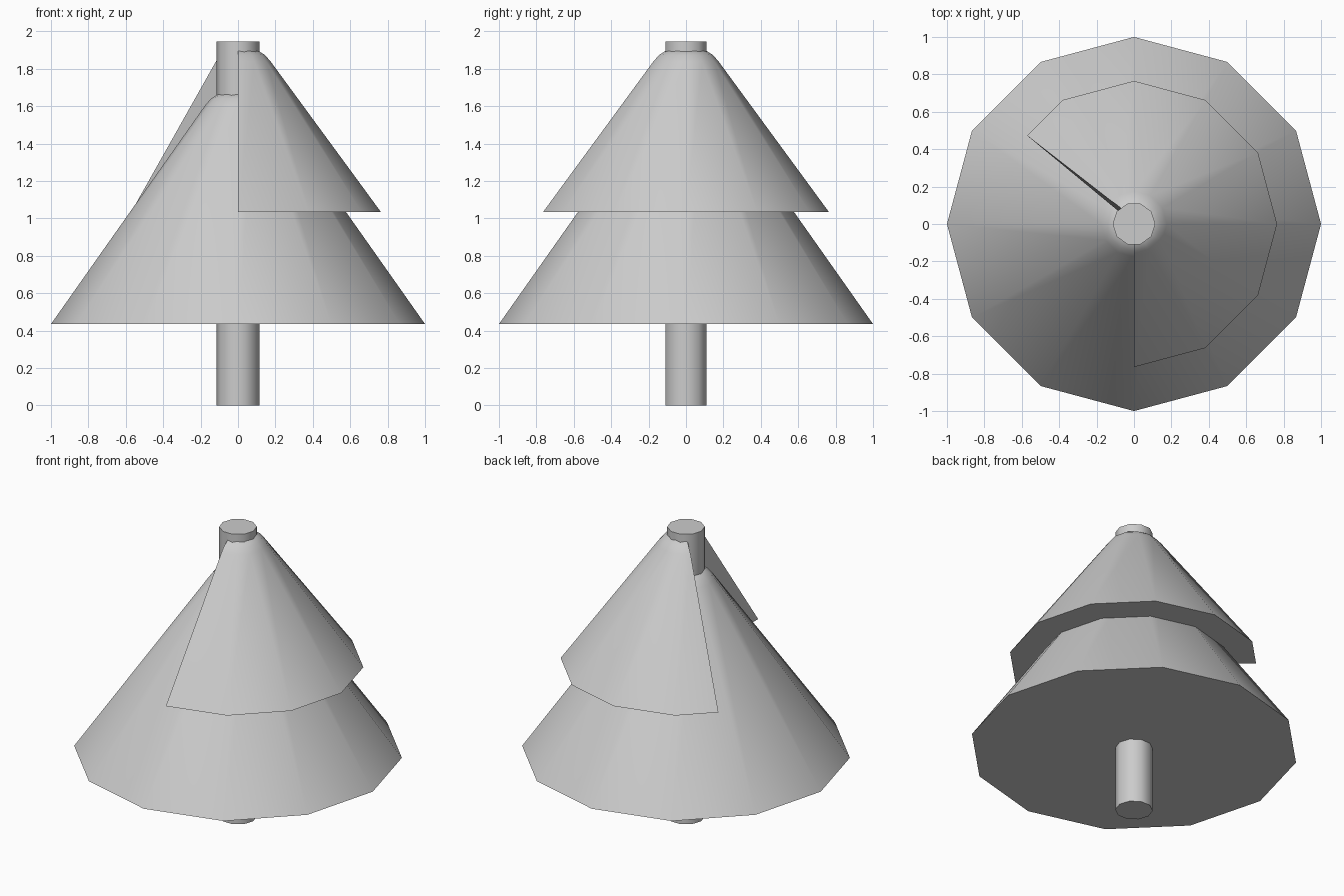
import bpy, bmesh
from math import radians, cos, sin, pi

if "Cube" in bpy.data.objects:
    bpy.data.objects.remove(bpy.data.objects["Cube"])


def finish(bm, name, angle):
    bmesh.ops.recalc_face_normals(bm, faces=bm.faces)
    mesh = bpy.data.meshes.new(name)
    bm.to_mesh(mesh)
    bm.free()
    obj = bpy.data.objects.new(name, mesh)
    bpy.context.collection.objects.link(obj)
    bpy.ops.object.select_all(action='DESELECT')
    obj.select_set(True)
    bpy.context.view_layer.objects.active = obj
    bpy.ops.object.shade_smooth_by_angle(angle=radians(angle))
    return obj


def on_polygon(r, deg, z, step=30):
    """Point on a regular polygon of corner radius r at a given angle."""
    d = r * cos(radians(step / 2)) / cos(radians(deg % step - step / 2))
    return (d * cos(radians(deg)), d * sin(radians(deg)), z)


def tier(name, profile, tip, ends=None):
    """Solid 12-sided cone tier; 'ends' turns it into a wedge from -90 degrees."""
    bm = bmesh.new()
    rings = []
    for i, (r, z) in enumerate(profile):
        angles = list(range(-90, 121 if ends else 270, 30))
        if ends:
            angles.append(ends[i])
        rings.append([bm.verts.new(on_polygon(r, a, z)) for a in angles])
    top = bm.verts.new((0, 0, tip))
    n = len(rings[0])
    for k in range(n - 1 if ends else n):
        j = (k + 1) % n
        for lo, hi in zip(rings, rings[1:]):
            bm.faces.new((lo[k], lo[j], hi[j], hi[k]))
        bm.faces.new((rings[-1][k], rings[-1][j], top))
    if ends:
        # underside and the two cut walls
        base = bm.verts.new((0, 0, profile[0][1]))
        bm.faces.new(rings[0] + [base])
        for k in (0, n - 1):
            bm.faces.new([base] + [ring[k] for ring in rings] + [top])
    else:
        bm.faces.new(rings[0])
    return finish(bm, name, 40)


# trunk: ten-sided pole through the whole tree
bm = bmesh.new()
lower = [bm.verts.new((0.114 * cos(i * pi / 5), 0.114 * sin(i * pi / 5), 0)) for i in range(10)]
upper = [bm.verts.new((v.co.x, v.co.y, 1.945)) for v in lower]
for i in range(10):
    j = (i + 1) % 10
    bm.faces.new((lower[i], lower[j], upper[j], upper[i]))
bm.faces.new(lower)
bm.faces.new(upper)
finish(bm, "trunk", 40)

# lower branches: full cone with a rounded tip
tier("lower_branches", [(1.0, 0.435), (0.175, 1.605), (0.145, 1.64), (0.11, 1.663)], 1.69)

# upper branches: cone with a missing wedge at the front left
tier("upper_branches", [(0.765, 1.033), (0.175, 1.838), (0.145, 1.873), (0.11, 1.895)], 1.92,
     ends=(140.4, 134.5, 132, 129))
